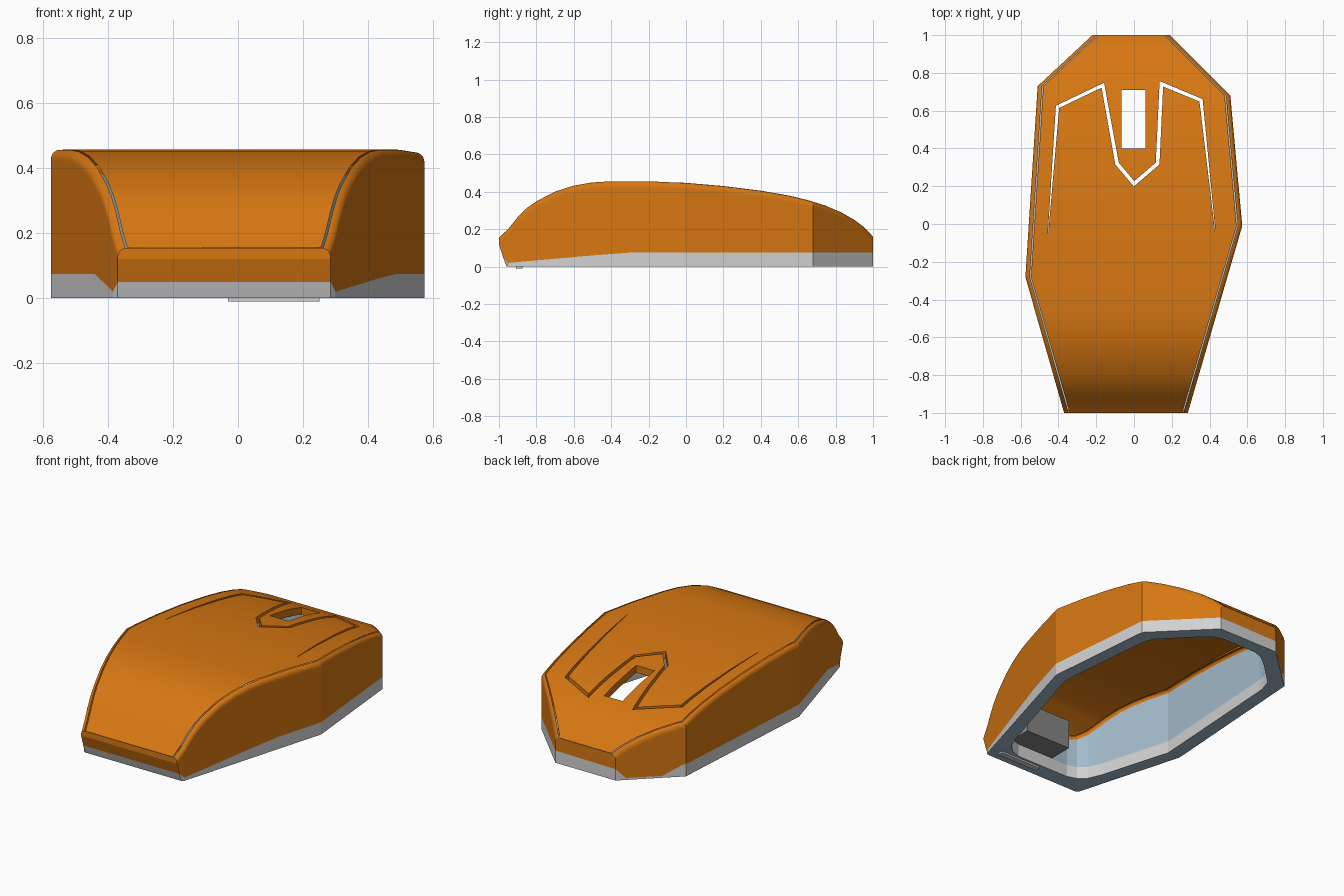
import bpy, bmesh, math
from mathutils import Vector

if "Cube" in bpy.data.objects:
    bpy.data.objects.remove(bpy.data.objects["Cube"])


def material(name, rgb):
    m = bpy.data.materials.new(name)
    m.diffuse_color = (*rgb, 1)
    m.use_nodes = True
    m.node_tree.nodes["Principled BSDF"].inputs["Base Color"].default_value = m.diffuse_color
    return m


MATS = [material("orange", (0.68, 0.185, 0.006)),
        material("light grey", (0.64, 0.64, 0.64)),
        material("pale blue", (0.37, 0.50, 0.60)),
        material("mid grey", (0.24, 0.24, 0.24))]
ORANGE, GREY, BLUE, MID = range(4)


def interp(table, y):
    if y <= table[0][0]:
        return table[0][1]
    for (y0, v0), (y1, v1) in zip(table, table[1:]):
        if y <= y1:
            return v0 + (v1 - v0) * (y - y0) / (y1 - y0)
    return table[-1][1]


def make_object(name, bm):
    bmesh.ops.recalc_face_normals(bm, faces=bm.faces[:])
    me = bpy.data.meshes.new(name)
    bm.to_mesh(me)
    bm.free()
    for m in MATS:
        me.materials.append(m)
    ob = bpy.data.objects.new(name, me)
    bpy.context.collection.objects.link(ob)
    return ob


def loft(name, left, right, height, drop, r, z0, band_l, band_r, upper, slant=0.0):
    """Closed body from cross-sections along y, with a colour band at the foot."""
    ya, yb = left[0][0], left[-1][0]
    ys = {round(y, 3) for t in (left, right, height, band_l, band_r) for y, _ in t}
    ys = sorted(y for y in ys if ya <= y <= yb)
    bm = bmesh.new()
    sections = []
    seg = 7
    for y in ys:
        h = interp(height, y) - drop
        sides = []
        for table, band, s in ((left, band_l, 1), (right, band_r, -1)):
            x = interp(table, y)
            pts = [(x, z0), (x, interp(band, y)), (x, h - r - 0.005)]
            for k in range(seg + 1):
                a = math.pi / 2 * k / seg
                pts.append((x + s * r * (1 - math.cos(a)), h - r + r * math.sin(a)))
            row = []
            for px, pz in pts:
                py = y + (slant * max(0, 1 - pz / 0.11) if y == ya else 0)
                row.append(bm.verts.new((px, py, pz)))
            sides.append(row)
        sections.append(sides)

    def face(vs, mat):
        bm.faces.new(vs).material_index = mat

    n = seg + 3
    for (l0, r0), (l1, r1) in zip(sections, sections[1:]):
        for k in range(n - 1):
            mat = GREY if k == 0 else upper if k == 1 else ORANGE
            face((l0[k], l1[k], l1[k + 1], l0[k + 1]), mat)
            face((r0[k], r0[k + 1], r1[k + 1], r1[k]), mat)
        face((l0[-1], l1[-1], r1[-1], r0[-1]), ORANGE)
        face((l0[0], r0[0], r1[0], l1[0]), BLUE)
    for l, rr in (sections[0], sections[-1]):
        for k in range(n - 1):
            mat = GREY if k == 0 else upper if k == 1 else ORANGE
            face((l[k], rr[k], rr[k + 1], l[k + 1]), mat)
    return make_object(name, bm)


def box(name, lo, hi, mat, bevel=0.0):
    bm = bmesh.new()
    bmesh.ops.create_cube(bm, size=1)
    for v in bm.verts:
        v.co = [(a + b) / 2 + c * (b - a) for a, b, c in zip(lo, hi, v.co)]
    for f in bm.faces:
        f.material_index = mat
    return make_object(name, bm)


def ribbon(name, path, widths, z0, z1):
    """Mitred upright strip following a path."""
    pts = [Vector(p) for p in path]
    bm = bmesh.new()
    rows = []
    for i, p in enumerate(pts):
        a = (p - pts[i - 1]).normalized() if i else (pts[1] - p).normalized()
        b = (pts[i + 1] - p).normalized() if i < len(pts) - 1 else a
        na, nb = Vector((-a.y, a.x)), Vector((-b.y, b.x))
        m = (na + nb).normalized()
        off = m * (widths[i] / 2 / max(0.4, m.dot(na)))
        rows.append([bm.verts.new((*(p + s * off), z))
                     for s, z in ((1, z0), (-1, z0), (-1, z1), (1, z1))])
    for r0, r1 in zip(rows, rows[1:]):
        for k in range(4):
            j = (k + 1) % 4
            bm.faces.new((r0[k], r0[j], r1[j], r1[k]))
    bm.faces.new(rows[0])
    bm.faces.new(rows[-1])
    return make_object(name, bm)


# Side profile of the cover: (y, height)
HEIGHT = [(-1, .155), (-.95, .203), (-.9, .265), (-.85, .315), (-.8, .35), (-.7, .402),
          (-.6, .434), (-.5, .451), (-.4, .457), (-.2, .457), (0, .448), (.2, .431),
          (.4, .406), (.55, .380), (.65, .356), (.75, .325), (.83, .291), (.9, .251),
          (.95, .213), (.98, .184), (1, .160)]

# Outer shell with the light band around its foot
LEFT = [(-1, -.37), (-.28, -.575), (.73, -.51), (1, -.22)]
RIGHT = [(-1, .285), (-.01, .573), (.68, .51), (1, .19)]
BAND_L = [(-1, .05), (-.95, .02), (-.75, .075), (.74, .075), (.82, .012), (.96, .012), (1, .07)]
BAND_R = [(-1, .05), (-.95, .02), (-.5, .06), (-.3, .075), (1, .075)]
shell = loft("mouse_shell", LEFT, RIGHT, HEIGHT, 0, .03, 0, BAND_L, BAND_R, ORANGE, slant=.04)

# Hollow inside, with rounded end corners
IN_L = [(-.86, -.22), (-.84, -.28), (-.8, -.325), (-.72, -.36), (-.28, -.49), (.62, -.435),
        (.7, -.41), (.84, -.265), (.9, -.19), (.92, -.13)]
IN_R = [(-.86, .14), (-.84, .20), (-.8, .245), (-.72, .28), (-.05, .485), (.05, .485), (.58, .435),
        (.66, .41), (.84, .235), (.9, .165), (.92, .10)]
LIP = [(-.86, .075), (.92, .075)]
hollow = loft("hollow_cutter", IN_L, IN_R, HEIGHT, .045, .015, -.05, LIP, LIP, BLUE)

# Button gap and wheel opening
gap = ribbon("button_gap_cutter",
             [(-.455, -.05), (-.405, .62), (-.165, .735), (-.09, .32), (0, .213),
              (.125, .32), (.145, .742), (.355, .655), (.43, -.04)],
             [.002, .018, .018, .02, .02, .02, .02, .018, .002], .12, .7)
wheel = box("wheel_opening_cutter", (-.065, .4, .12), (.06, .71, .7), ORANGE)

cutters = (hollow, gap, wheel)
for c in cutters:
    c.hide_render = True
    mod = shell.modifiers.new(c.name, 'BOOLEAN')
    mod.operation = 'DIFFERENCE'
    mod.solver = 'EXACT'
    mod.object = c
deps = bpy.context.evaluated_depsgraph_get()
mesh = bpy.data.meshes.new_from_object(shell.evaluated_get(deps))
shell.modifiers.clear()
shell.data = mesh
for c in cutters:
    bpy.data.objects.remove(c)

bpy.context.view_layer.objects.active = shell
shell.select_set(True)
bpy.ops.object.shade_smooth_by_angle(angle=math.radians(16))

# Block inside the front end and small catch under the rim
box("inner_block", (-.11, -.87, .08), (.2, -.71, .26), MID)
box("rim_catch", (-.03, -.91, -.01), (.25, -.875, .02), GREY)
